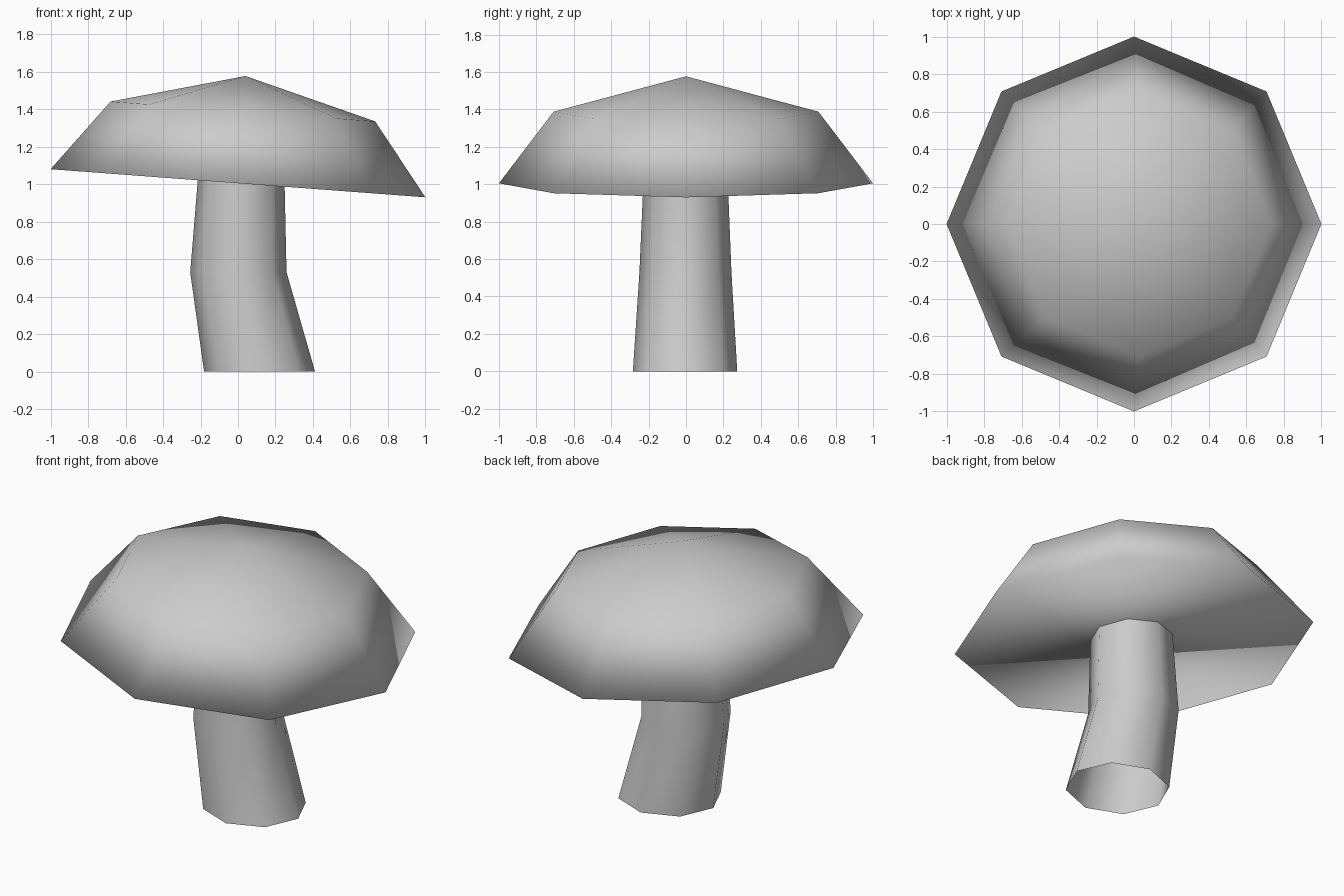
import bpy, bmesh, math

if "Cube" in bpy.data.objects:
    bpy.data.objects.remove(bpy.data.objects["Cube"])

SIDES = 8


def ring(bm, center, rx, ry, slope=0.0):
    """Eight-sided ring; slope drops z along x."""
    cx, cy, cz = center
    verts = []
    for i in range(SIDES):
        a = 2 * math.pi * i / SIDES
        dx = rx * math.cos(a)
        verts.append(bm.verts.new((cx + dx, cy + ry * math.sin(a), cz + slope * dx)))
    return verts


def bridge(bm, low, high):
    for i in range(SIDES):
        j = (i + 1) % SIDES
        bm.faces.new((low[i], low[j], high[j], high[i]))


def finish(bm, name, mat):
    mesh = bpy.data.meshes.new(name)
    bm.normal_update()
    bm.to_mesh(mesh)
    bm.free()
    mesh.materials.append(mat)
    for p in mesh.polygons:
        p.use_smooth = True
    obj = bpy.data.objects.new(name, mesh)
    bpy.context.collection.objects.link(obj)
    return obj


grey = bpy.data.materials.new("light_grey")
grey.diffuse_color = (0.604, 0.604, 0.604, 1)
grey.use_nodes = True
grey.node_tree.nodes["Principled BSDF"].inputs["Base Color"].default_value = grey.diffuse_color

# Cap: tilted low-poly dome with a flat underside, smooth all over
bm = bmesh.new()
rim = ring(bm, (0, 0, 1.005), 1.0, 1.0, -0.075)
shoulder = ring(bm, (0.026, 0, 1.388), 0.706, 0.708, -0.075)
bridge(bm, rim, shoulder)
apex = bm.verts.new((0.04, 0, 1.577))
for i in range(SIDES):
    bm.faces.new((shoulder[i], shoulder[(i + 1) % SIDES], apex))
bm.faces.new(rim[::-1])
finish(bm, "cap", grey)

# Stem: bent open tube, its top hidden in the cap
bm = bmesh.new()
levels = [((0.115, -0.005, 0.0), 0.296, 0.279),
          ((0.002, -0.003, 0.53), 0.257, 0.246),
          ((0.017, -0.002, 1.03), 0.231, 0.225)]
rings = [ring(bm, c, rx, ry) for c, rx, ry in levels]
for low, high in zip(rings, rings[1:]):
    bridge(bm, low, high)
finish(bm, "stem", grey)
